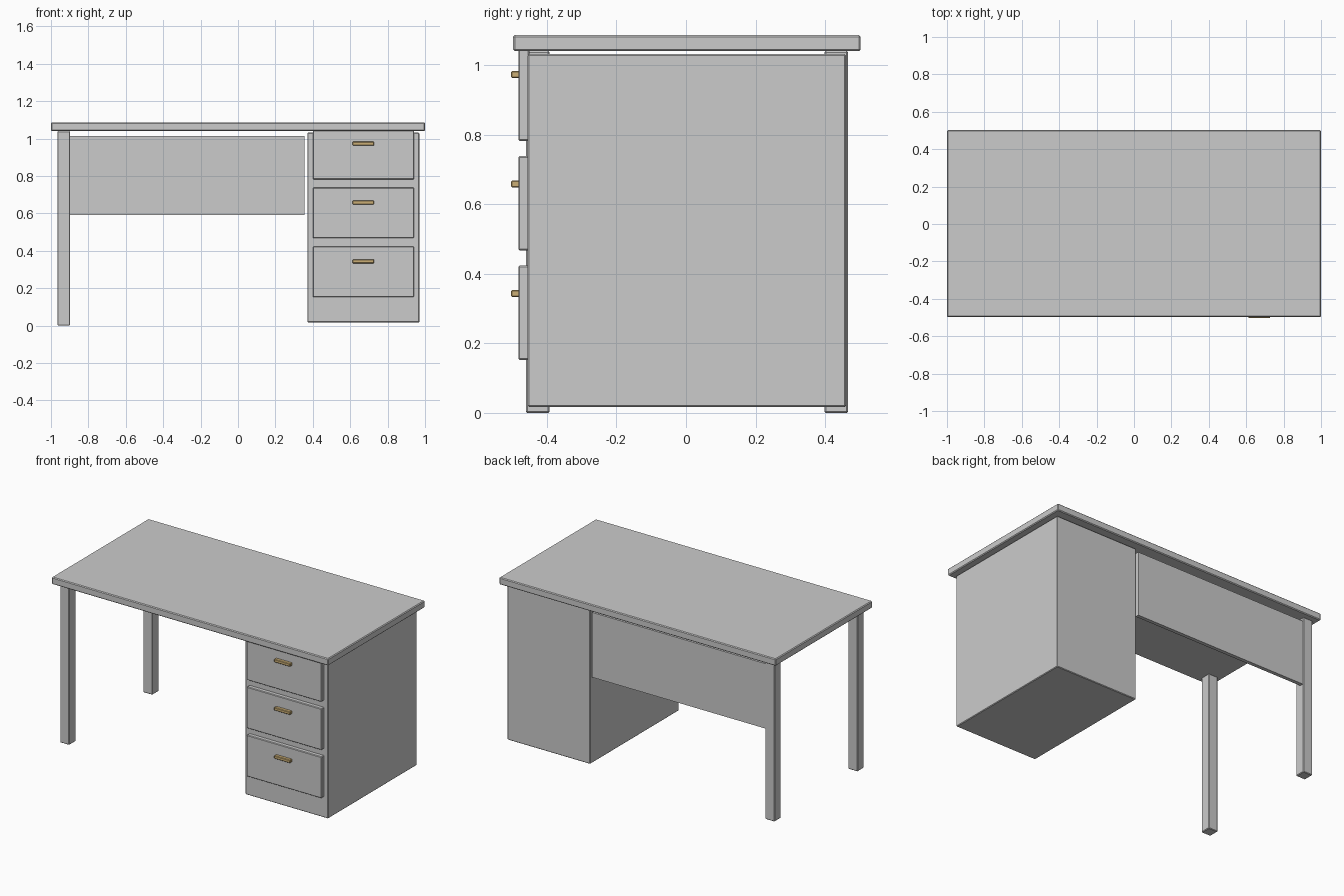
import bpy

if "Cube" in bpy.data.objects:
    bpy.data.objects.remove(bpy.data.objects["Cube"])


def box(name, x, y, z, bevel=0.004, mat=None):
    """Box from (min, max) pairs, with a small edge chamfer."""
    mins, maxs = zip(x, y, z)
    bpy.ops.mesh.primitive_cube_add(
        size=1, location=[(a + b) / 2 for a, b in zip(mins, maxs)])
    ob = bpy.context.object
    ob.name = name
    ob.scale = [b - a for a, b in zip(mins, maxs)]
    bpy.ops.object.transform_apply(location=False, rotation=False, scale=True)
    if bevel:
        mod = ob.modifiers.new("chamfer", 'BEVEL')
        mod.width = bevel
        mod.segments = 1
    if mat:
        ob.data.materials.append(mat)
    return ob


brass = bpy.data.materials.new("brass")
brass.diffuse_color = (0.60, 0.43, 0.18, 1)
brass.use_nodes = True
brass.node_tree.nodes["Principled BSDF"].inputs["Base Color"].default_value = brass.diffuse_color

# Desktop slab
box("desktop", (-1, 1), (-0.497, 0.502), (1.04, 1.086), 0.005)

# Two legs on the left
for name, y in (("front_leg", (-0.46, -0.392)), ("back_leg", (0.398, 0.466))):
    box(name, (-0.966, -0.898), y, (0, 1.04))

# Modesty panel between the back leg and the cabinet
box("modesty_panel", (-0.90, 0.355), (0.438, 0.462), (0.59, 1.014), 0)

# Drawer cabinet
box("cabinet", (0.371, 0.97), (-0.455, 0.46), (0.017, 1.031))

# Drawer fronts with bar handles
for i in range(3):
    z = 0.152 + 0.315 * i
    box(f"drawer_front_{i + 1}", (0.40, 0.941), (-0.482, -0.45),
        (z, z + 0.271))
    box(f"drawer_handle_{i + 1}", (0.612, 0.728), (-0.503, -0.475),
        (z + 0.181, z + 0.201), 0.003, brass)
